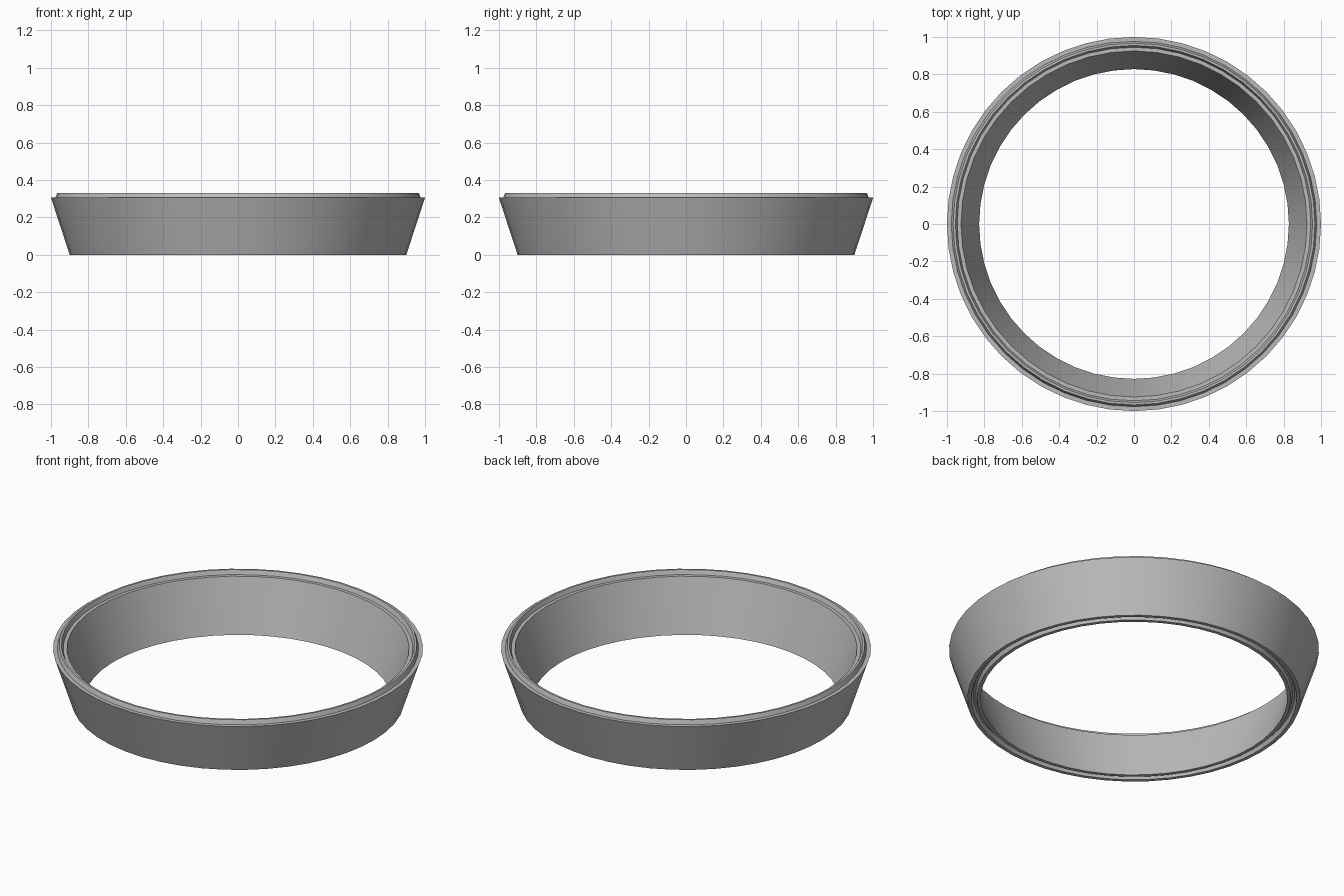
import bpy, bmesh, math

SEGMENTS = 48

old = bpy.data.objects.get("Cube")
if old:
    bpy.data.objects.remove(old, do_unlink=True)


def make_material(name, color):
    mat = bpy.data.materials.new(name)
    mat.use_nodes = True
    mat.diffuse_color = color
    mat.node_tree.nodes["Principled BSDF"].inputs["Base Color"].default_value = color
    return mat


def lathe(name, profile, mat):
    """Revolve a closed (radius, height) profile around z."""
    bm = bmesh.new()
    rings = []
    for i in range(SEGMENTS):
        a = math.tau * i / SEGMENTS
        rings.append([bm.verts.new((r * math.cos(a), r * math.sin(a), z)) for r, z in profile])
    for i, ring in enumerate(rings):
        following = rings[(i + 1) % SEGMENTS]
        for j in range(len(profile)):
            k = (j + 1) % len(profile)
            bm.faces.new((ring[j], following[j], following[k], ring[k]))
    bmesh.ops.recalc_face_normals(bm, faces=bm.faces)
    mesh = bpy.data.meshes.new(name)
    bm.to_mesh(mesh)
    bm.free()
    mesh.materials.append(mat)
    obj = bpy.data.objects.new(name, mesh)
    bpy.context.collection.objects.link(obj)
    bpy.ops.object.select_all(action='DESELECT')
    obj.select_set(True)
    bpy.context.view_layer.objects.active = obj
    bpy.ops.object.shade_smooth_by_angle(angle=math.radians(30))
    return obj


grey = make_material("grey plastic", (0.5, 0.5, 0.5, 1))

# Flared wall, raised locating ridge on the rim, matching groove underneath
outer_wall = [(0.90, 0), (1.0, 0.305)]
ridge = [(0.977, 0.305), (0.967, 0.33), (0.955, 0.33), (0.945, 0.305)]
inner_wall = [(0.925, 0.305), (0.828, 0)]
groove = [(0.848, 0), (0.856, 0.025), (0.870, 0.025), (0.880, 0)]

lathe("tapered_ring", outer_wall + ridge + inner_wall + groove, grey)
